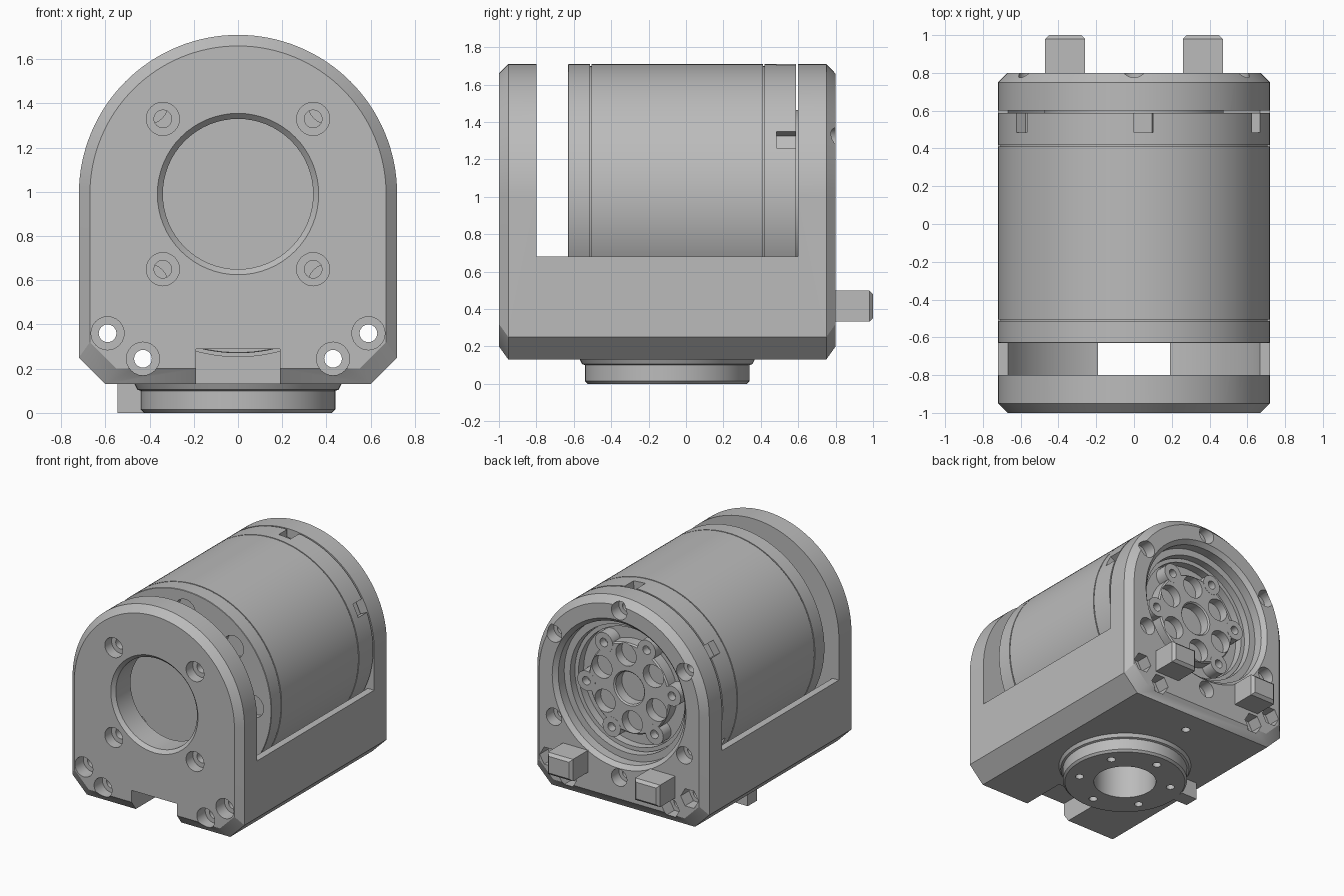
import bpy, bmesh
from math import sin, cos, pi, radians
from mathutils import Matrix

if bpy.data.objects.get("Cube"):
    bpy.data.objects.remove(bpy.data.objects["Cube"])

grey = bpy.data.materials.new("machined grey")
grey.use_nodes = True
grey.diffuse_color = (0.5, 0.5, 0.5, 1)
grey.node_tree.nodes["Principled BSDF"].inputs["Base Color"].default_value = (0.5, 0.5, 0.5, 1)

AXIS = 0.99   # height of the motor axis
R = 0.72      # body radius


def finish(name, bm):
    bmesh.ops.recalc_face_normals(bm, faces=bm.faces)
    me = bpy.data.meshes.new(name)
    bm.to_mesh(me)
    bm.free()
    me.materials.append(grey)
    ob = bpy.data.objects.new(name, me)
    bpy.context.collection.objects.link(ob)
    return ob


def loft(name, rings):
    """Closed solid through a list of equal-length point rings."""
    bm = bmesh.new()
    vs = [[bm.verts.new(p) for p in ring] for ring in rings]
    n = len(vs[0])
    for a, b in zip(vs, vs[1:]):
        for i in range(n):
            j = (i + 1) % n
            bm.faces.new((a[i], a[j], b[j], b[i]))
    bm.faces.new(vs[0])
    bm.faces.new(vs[-1])
    return finish(name, bm)


def lathe_y(name, profile, x=0, z=AXIS, seg=24):
    """Turned solid along y from (radius, y) pairs."""
    return loft(name, [[(x + r * cos(2 * pi * i / seg), y, z + r * sin(2 * pi * i / seg))
                        for i in range(seg)] for r, y in profile])


def lathe_z(name, profile, x=0, y=0, seg=24):
    """Turned solid along z from (radius, z) pairs."""
    return loft(name, [[(x + r * cos(2 * pi * i / seg), y + r * sin(2 * pi * i / seg), z)
                        for i in range(seg)] for r, z in profile])


def box(name, x0, x1, y0, y1, z0, z1):
    return loft(name, [[(x0, y0, z), (x1, y0, z), (x1, y1, z), (x0, y1, z)] for z in (z0, z1)])


def combine(ob, other, op="DIFFERENCE"):
    mod = ob.modifiers.new("bool", "BOOLEAN")
    mod.operation, mod.solver, mod.object = op, "EXACT", other
    bpy.context.view_layer.objects.active = ob
    bpy.ops.object.modifier_apply(modifier=mod.name)
    bpy.data.objects.remove(other)


def polar(radius, start, count=6):
    for k in range(count):
        a = radians(start) + 2 * pi * k / count
        yield radius * cos(a), radius * sin(a)


# Housing: arched outline lofted along y with chamfered ends
def outline(y, inset):
    r, low = R - inset, 0.13 + 1.4 * inset
    pts = [(r * cos(pi * i / 64), y, AXIS + r * sin(pi * i / 64)) for i in range(65)]
    return pts + [(-r, y, low + 0.12), (-r + 0.12, y, low), (r - 0.12, y, low), (r, y, low + 0.12)]


housing = loft("housing", [outline(-1, 0.05), outline(-0.95, 0), outline(0.75, 0), outline(0.8, 0.05)])

# Motor bay and cradle
combine(housing, box("bay", -1, 1, -0.8, 0.6, 0.68, 2))
combine(housing, lathe_y("cradle", [(0.735, -0.8), (0.735, 0.6)], seg=128))

# Front opening, front notch and stepped back opening
combine(housing, lathe_y("front_opening", [(0.375, -1.01), (0.34, -0.975), (0.34, -0.7)], seg=64))
combine(housing, box("notch", -0.19, 0.19, -1.1, -0.6, 0, 0.29))
combine(housing, lathe_y("back_opening", [(0.57, 0.81), (0.53, 0.77), (0.53, 0.7),
                                          (0.48, 0.7), (0.48, 0.5)], seg=64))

# Front plate screw holes
for sx in (-1, 1):
    for sz in (-1, 1):
        combine(housing, lathe_y("screw", [(0.075, -1.1), (0.075, -0.92), (0.04, -0.92), (0.04, -0.7)],
                                 sx * 0.34, AXIS + sz * 0.34))
    # Long through bolts with hexagonal nut pockets at the back
    for x, z in ((0.59, 0.36), (0.43, 0.245)):
        combine(housing, lathe_y("bolt", [(0.075, -1.1), (0.075, -0.9), (0.04, -0.9), (0.04, 0.9)], sx * x, z))
        combine(housing, lathe_y("nut", [(0.075, 0.7), (0.075, 0.9)], sx * x, z, 6))

# Back ring screw holes
for x, z in polar(0.63, 30):
    combine(housing, lathe_y("ring_screw", [(0.065, 0.9), (0.065, 0.71), (0.035, 0.71), (0.035, 0.62)],
                             x, AXIS + z))

# Underside: small hole and socket for the mounting flange
combine(housing, lathe_z("small_hole", [(0.03, 0), (0.03, 0.2)], 0, 0.57))
combine(housing, lathe_z("socket", [(0.22, 0), (0.22, 0.4)], 0, -0.1, 48))

# Motor: turned body with two seams, edge slots and rear pockets
profile = [(R - 0.003, -0.63), (R, -0.627)]
for seam in (-0.51, 0.415):
    profile += [(R, seam - 0.004), (R - 0.012, seam - 0.004), (R - 0.012, seam + 0.004), (R, seam + 0.004)]
motor = lathe_y("motor", profile + [(R, 0.588)], seg=128)
for k in range(6):
    slot = box("slot", 0.66, 0.8, 0.485, 0.7, -0.05, 0.05)
    slot.data.transform(Matrix.Translation((0, 0, AXIS)) @ Matrix.Rotation(-radians(26 + 60 * k), 4, "Y"))
    combine(motor, slot)
for x, z in polar(0.57, 0, 8):
    combine(motor, lathe_y("pocket", [(0.085, -0.7), (0.085, -0.58)], x, AXIS + z))

# Output carrier: lobed hub with screw bosses, pockets and a centre bore
carrier = lathe_y("output_carrier", [(0.34, 0.58), (0.34, 0.67), (0.33, 0.68)], seg=64)
for x, z in polar(0.36, -6):
    combine(carrier, lathe_y("boss", [(0.075, 0.581), (0.075, 0.681)], x, AXIS + z), "UNION")
for x, z in polar(0.36, -6):
    combine(carrier, lathe_y("boss_hole", [(0.032, 0.62), (0.032, 0.8)], x, AXIS + z, 16))
for x, z in polar(0.25, 24):
    combine(carrier, lathe_y("lobe_pocket", [(0.085, 0.61), (0.085, 0.8)], x, AXIS + z))
combine(carrier, lathe_y("centre_bore", [(0.12, 0.595), (0.12, 0.67), (0.14, 0.69)], seg=32))
bearing_ring = lathe_y("bearing_ring", [(0.475, 0.587), (0.475, 0.65)], seg=64)
combine(bearing_ring, lathe_y("ring_bore", [(0.445, 0.5), (0.445, 0.8)], seg=64))

# Mounting flange under the base with its locating tab
flange = lathe_z("mounting_flange", [(0.425, 0), (0.44, 0.015), (0.44, 0.1), (0.455, 0.105), (0.47, 0.135)],
                 0, -0.1, 64)
combine(flange, lathe_z("flange_bore", [(0.22, -0.1), (0.22, 0.3)], 0, -0.1, 48))
for x, y in polar(0.33, 33):
    combine(flange, lathe_z("flange_hole", [(0.03, -0.1), (0.03, 0.08)], x, y - 0.1, 16))
tab = box("locating_tab", -0.545, -0.41, -0.07, 0.04, 0, 0.14)

# Two connector pegs on the back with chamfered ends
pegs = []
for side, sx in (("right", -1), ("left", 1)):
    rings = []
    for y, c in ((0.78, 0), (0.98, 0), (1.0, 0.02)):
        w, h = 0.105 - c, 0.083 - c
        rings.append([(sx * 0.365 + a * w, y, 0.415 + b * h)
                      for a, b in ((-1, -1), (1, -1), (1, 1), (-1, 1))])
    pegs.append(loft(side + "_peg", rings))

# Smooth the turned surfaces and keep machined edges crisp
for ob in (housing, motor, carrier, bearing_ring, flange, tab, *pegs):
    bpy.ops.object.select_all(action="DESELECT")
    ob.select_set(True)
    bpy.context.view_layer.objects.active = ob
    bpy.ops.object.shade_smooth_by_angle(angle=radians(25))
